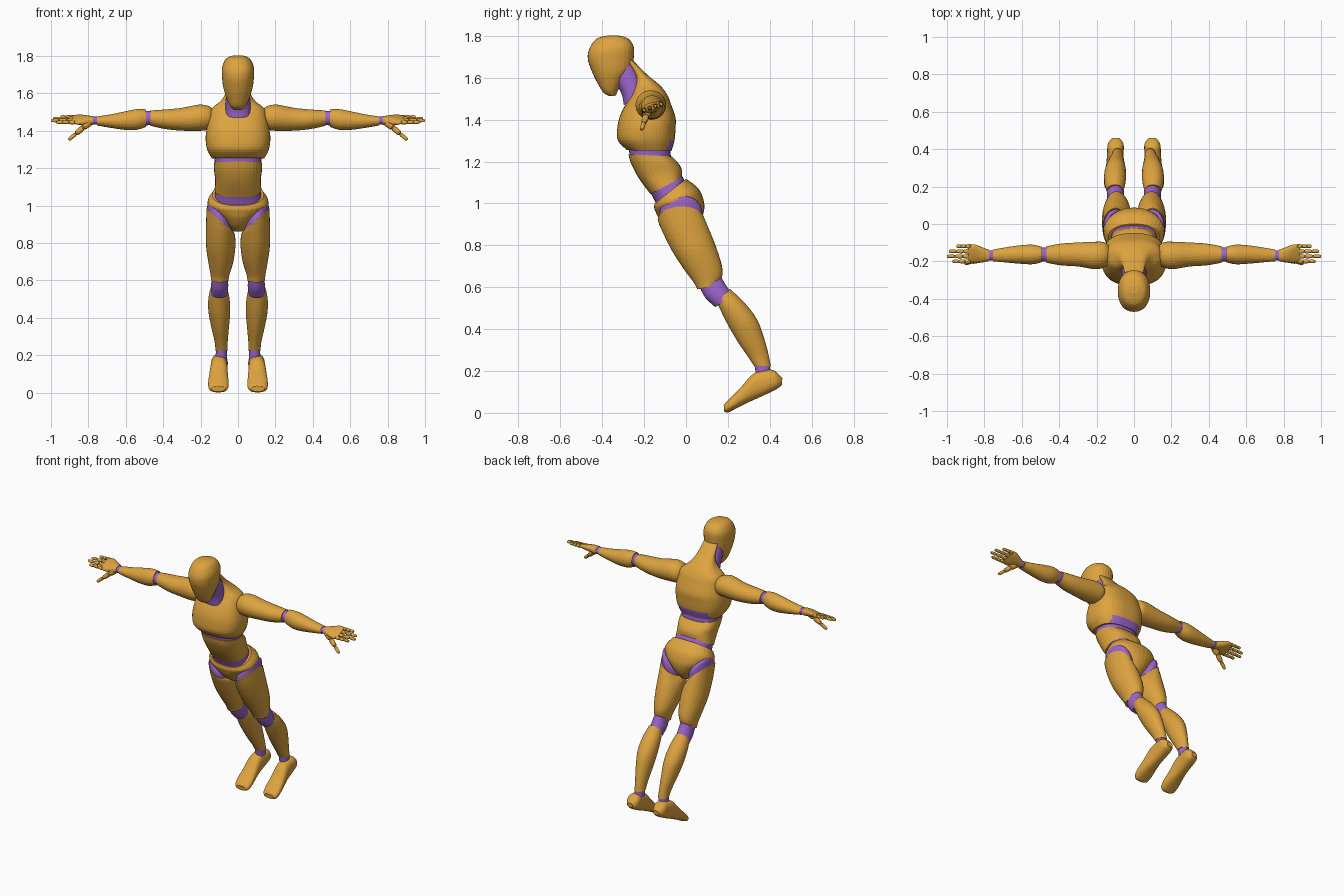
import bpy, bmesh, math
from mathutils import Vector

default_cube = bpy.data.objects.get("Cube")
if default_cube:
    bpy.data.objects.remove(default_cube, do_unlink=True)


def make_material(name, colour):
    material = bpy.data.materials.new(name)
    material.use_nodes = True
    material.diffuse_color = (*colour, 1)
    shader = next(n for n in material.node_tree.nodes if n.type == "BSDF_PRINCIPLED")
    shader.inputs["Base Color"].default_value = (*colour, 1)
    shader.inputs["Roughness"].default_value = 0.6
    return material


shell = make_material("warm ochre shell", (0.73, 0.37, 0.05))
joint = make_material("violet joint", (0.33, 0.13, 0.6))
parts = []


def spline(a, b, c, d, t):
    """Smooth interpolation between b and c."""
    return b + (c - a) * (t / 2) + (a * 2 - b * 5 + c * 4 - d) * (t * t / 2) \
        + (b * 3 - a - c * 3 + d) * (t ** 3 / 2)


def loft(name, rings, material=shell, segments=32, steps=4, power=2.0, side=1):
    """Skin a closed surface over rings given as (centre, half axis, half axis)."""
    bm = bmesh.new()
    last = len(rings) - 1
    smooth_rings = []
    for i in range(last):
        near = [rings[min(max(i + k, 0), last)] for k in (-1, 0, 1, 2)]
        for s in range(steps):
            smooth_rings.append([spline(*(r[j] for r in near), s / steps) for j in range(3)])
    smooth_rings.append(rings[last])

    def bend(value):
        return math.copysign(abs(value) ** (2 / power), value)

    loops = []
    for centre, u, v in smooth_rings:
        loop = []
        for k in range(segments):
            angle = math.tau * k / segments
            point = centre + u * bend(math.cos(angle)) + v * bend(math.sin(angle))
            point.x *= side
            loop.append(bm.verts.new(point))
        loops.append(loop)
    for low, high in zip(loops, loops[1:]):
        for k in range(segments):
            n = (k + 1) % segments
            bm.faces.new((low[k], low[n], high[n], high[k]))
    bm.faces.new(loops[0])
    bm.faces.new(loops[-1])
    bmesh.ops.recalc_face_normals(bm, faces=bm.faces[:])
    mesh = bpy.data.meshes.new(name)
    bm.to_mesh(mesh)
    bm.free()
    mesh.materials.append(material)
    obj = bpy.data.objects.new(name, mesh)
    bpy.context.collection.objects.link(obj)
    parts.append(obj)
    return obj


def span(front_y, front_z, back_y, back_z, width, x=0, tilt=0):
    """Ring reaching from a front point to a back point, with a half width."""
    front, back = Vector((x, front_y, front_z)), Vector((x, back_y, back_z))
    return (front + back) / 2, Vector((width, 0, tilt)), (back - front) / 2


def slice_x(x, y, z, depth, height, tilt=0):
    """Ring across the arm."""
    return Vector((x, y, z)), Vector((0, depth, tilt * depth)), Vector((0, 0, height))


def rod(name, start, end, radius, side):
    """Rounded finger bone between two points."""
    axis = (end - start).normalized()
    u = axis.cross(Vector((0, 0, 1))).normalized()
    v = axis.cross(u)
    profile = ((0, 0.5), (0.15, 0.95), (0.85, 0.85), (1, 0.45))
    rings = [(start.lerp(end, t), u * radius * r, v * radius * r) for t, r in profile]
    loft(name, rings, segments=12, steps=2, side=side)


# Head and neck
loft("head", [
    span(-.37, 1.803, -.33, 1.803, .025),
    span(-.43, 1.785, -.28, 1.79, .062),
    span(-.465, 1.73, -.25, 1.75, .085),
    span(-.467, 1.68, -.25, 1.69, .085),
    span(-.445, 1.62, -.26, 1.64, .078),
    span(-.42, 1.57, -.29, 1.6, .064),
    span(-.395, 1.53, -.32, 1.55, .045),
    span(-.365, 1.512, -.335, 1.515, .025)], power=2.2)
loft("neck", [
    span(-.36, 1.62, -.25, 1.67, .06),
    span(-.31, 1.53, -.22, 1.6, .066),
    span(-.297, 1.47, -.2, 1.52, .066)], joint, power=2.4)

# Torso, its lower back showing the joint colour
chest = loft("chest", [
    span(-.29, 1.69, -.25, 1.68, .05),
    span(-.245, 1.61, -.185, 1.615, .062),
    span(-.25, 1.56, -.125, 1.565, .09),
    span(-.26, 1.52, -.09, 1.52, .14),
    span(-.285, 1.48, -.07, 1.47, .155),
    span(-.315, 1.42, -.05, 1.41, .167),
    span(-.328, 1.36, -.05, 1.36, .173),
    span(-.325, 1.3, -.055, 1.3, .165),
    span(-.282, 1.255, -.07, 1.25, .14)], power=2.5, segments=48)
chest.data.materials.append(joint)
for face in chest.data.polygons:
    x, y, z = face.center
    if z < 1.3 and y > -.13 and abs(x) < .11:
        face.material_index = 1
loft("waist_joint", [
    span(-.275, 1.29, -.08, 1.29, .13),
    span(-.268, 1.21, -.07, 1.21, .122)], joint, power=2.5)
loft("abdomen", [
    span(-.275, 1.235, -.068, 1.225, .128),
    span(-.262, 1.19, -.035, 1.19, .128),
    span(-.225, 1.12, -.02, 1.16, .122),
    span(-.17, 1.045, -.02, 1.125, .125)], power=2.5)
loft("pelvis_joint", [
    span(-.18, 1.07, -.025, 1.14, .118),
    span(-.158, 1.03, -.01, 1.115, .122),
    span(-.135, .98, 0, 1.08, .126)], joint, power=2.5)
loft("pelvis", [
    span(-.15, 1, 0, 1.118, .138),
    span(-.152, .98, .06, 1.07, .162),
    span(-.145, .96, .085, 1.01, .145),
    span(-.13, .93, .085, .96, .1),
    span(-.095, .89, .065, .91, .06),
    span(-.05, .862, .03, .87, .03)], power=2.3)

for side, label in ((1, "left"), (-1, "right")):
    # Leg
    loft(label + "_hip_joint", [
        span(-.1, .98, .06, .99, .05, .095, .05),
        span(-.125, .955, .078, .96, .064, .097, .07),
        span(-.13, .91, .08, .91, .066, .1, .06)], joint, side=side)
    loft(label + "_thigh", [
        span(-.135, .925, .085, .93, .068, .1, .058),
        span(-.115, .87, .117, .86, .077, .094, .02),
        span(-.07, .78, .148, .78, .078, .092),
        span(-.02, .7, .172, .7, .067, .092),
        span(.035, .625, .172, .65, .052, .096),
        span(.055, .59, .15, .61, .046, .097)], side=side)
    loft(label + "_knee_joint", [
        span(.06, .61, .17, .645, .042, .097),
        span(.092, .55, .197, .6, .046, .098),
        span(.14, .505, .225, .56, .045, .1)], joint, side=side)
    loft(label + "_shin", [
        span(.148, .525, .21, .592, .044, .102),
        span(.165, .49, .28, .525, .056, .102),
        span(.2, .42, .34, .445, .058, .1),
        span(.25, .335, .375, .35, .046, .095),
        span(.295, .27, .395, .275, .035, .09),
        span(.325, .225, .405, .222, .032, .088)], side=side)
    loft(label + "_ankle_joint", [
        span(.325, .24, .4, .235, .029, .088),
        span(.335, .18, .405, .18, .031, .09)], joint, side=side)
    loft(label + "_foot", [
        span(.46, .165, .458, .135, .02, .098),
        span(.42, .203, .435, .115, .042, .098),
        span(.37, .203, .375, .085, .044, .1),
        span(.315, .182, .33, .065, .046, .102),
        span(.265, .125, .28, .042, .051, .104),
        span(.22, .08, .23, .016, .055, .105),
        span(.19, .05, .2, .002, .05, .105),
        span(.18, .035, .183, .006, .036, .105)], power=2.4, side=side)

    # Arm
    loft(label + "_upper_arm", [
        slice_x(.135, -.165, 1.47, .05, .048),
        slice_x(.16, -.165, 1.47, .068, .064),
        slice_x(.21, -.168, 1.47, .073, .07),
        slice_x(.3, -.163, 1.462, .064, .061),
        slice_x(.39, -.163, 1.462, .058, .052),
        slice_x(.468, -.163, 1.468, .044, .041)], side=side)
    loft(label + "_elbow_joint", [
        slice_x(.45, -.163, 1.468, .038, .037),
        slice_x(.51, -.163, 1.468, .038, .039)], joint, side=side)
    loft(label + "_forearm", [
        slice_x(.492, -.163, 1.468, .041, .047),
        slice_x(.54, -.163, 1.461, .052, .055),
        slice_x(.6, -.163, 1.455, .05, .05),
        slice_x(.68, -.165, 1.452, .041, .036),
        slice_x(.755, -.168, 1.453, .031, .024)], side=side)
    loft(label + "_wrist_joint", [
        slice_x(.74, -.168, 1.454, .027, .021),
        slice_x(.795, -.168, 1.456, .027, .021)], joint, side=side)

    # Hand, fingers from the front one to the back one
    loft(label + "_palm", [
        slice_x(.775, -.168, 1.455, .03, .023),
        slice_x(.81, -.165, 1.458, .04, .024, .2),
        slice_x(.85, -.16, 1.46, .05, .02, .35),
        slice_x(.885, -.16, 1.46, .047, .012, .35)], power=2.3, side=side)
    tips = {"index": .97, "middle": 1, "ring": .99, "little": .95}
    for n, (finger, tip) in enumerate(tips.items()):
        y = -.2 + n * .027
        z = 1.46 + (y + .16) * .35
        root = Vector((.872, y, z))
        end = Vector((tip, y, z))
        for k in range(3):
            rod(f"{label}_{finger}_finger_{k}", root.lerp(end, k / 3),
                root.lerp(end, (k + 1) / 3), .012 - k * .001, side)
    root, end = Vector((.79, -.18, 1.45)), Vector((.905, -.212, 1.352))
    for k in range(3):
        rod(f"{label}_thumb_{k}", root.lerp(end, k / 3),
            root.lerp(end, (k + 1) / 3), .021 - k * .005, side)

# Smooth shading that keeps the rims crisp
for obj in bpy.context.view_layer.objects:
    obj.select_set(obj in parts)
bpy.context.view_layer.objects.active = parts[0]
bpy.ops.object.shade_smooth_by_angle(angle=math.radians(40))
